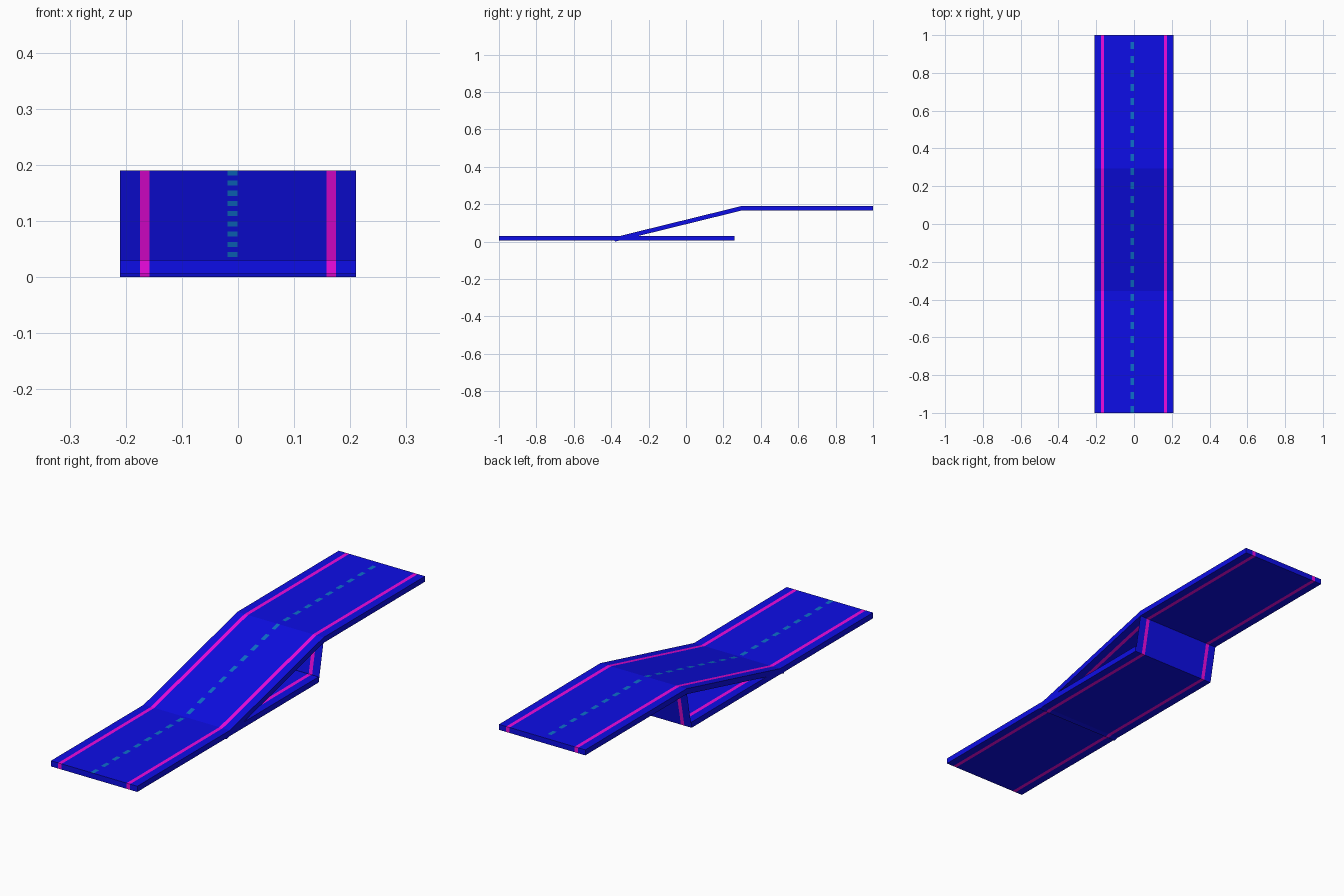
import bpy, bmesh
from mathutils import Vector

if "Cube" in bpy.data.objects:
    bpy.data.objects.remove(bpy.data.objects["Cube"])

HALF = 0.21                    # half width of the road
STRIPE = (0.158, 0.175)        # edge stripe, inner and outer x
DASH = (-0.019, -0.001)        # centre dash x range
PERIOD = 2 / 27                # dash spacing along y


def material(name, rgb):
    m = bpy.data.materials.new(name)
    m.diffuse_color = (*rgb, 1)
    m.use_nodes = True
    m.node_tree.nodes["Principled BSDF"].inputs["Base Color"].default_value = m.diffuse_color
    return m


MATS = [material("road_blue", (0.004, 0.004, 0.8)),
        material("stripe_magenta", (0.85, 0.003, 0.75)),
        material("dash_teal", (0.004, 0.16, 0.6))]


def cut(bm, faces, co, no):
    geom = set(faces) | {e for f in faces for e in f.edges} | {v for f in faces for v in f.verts}
    bmesh.ops.bisect_plane(bm, geom=list(geom), plane_co=co, plane_no=no, dist=1e-6)


def road_part(name, profile, dashes=None):
    """Extrude a (y, z) profile across x, then colour stripes and dashes."""
    bm = bmesh.new()
    a = [bm.verts.new((-HALF, y, z)) for y, z in profile]
    b = [bm.verts.new((HALF, y, z)) for y, z in profile]
    n = len(profile)
    if n > 2:
        bm.faces.new(a)
        bm.faces.new(b)
    for i in range(n if n > 2 else 1):
        j = (i + 1) % n
        bm.faces.new((a[i], a[j], b[j], b[i]))
    bmesh.ops.recalc_face_normals(bm, faces=bm.faces)

    # edge stripes wrap round the whole part
    for x in (-STRIPE[1], -STRIPE[0], STRIPE[0], STRIPE[1]):
        cut(bm, bm.faces[:], (x, 0, 0), (1, 0, 0))
    for f in bm.faces:
        if STRIPE[0] < abs(f.calc_center_median().x) < STRIPE[1]:
            f.material_index = 1

    # centre dashes on the top face only
    if dashes:
        def lane(lo, hi):
            return [f for f in bm.faces if f.normal.z > 0.5
                    and lo < f.calc_center_median().x < hi]
        for x in DASH:
            cut(bm, lane(-STRIPE[0], STRIPE[0]), (x, 0, 0), (1, 0, 0))
        for k in range(27):
            for y in (-1 + k * PERIOD, -1 + (k + 0.5) * PERIOD):
                cut(bm, lane(*DASH), (0, y, 0), (0, 1, 0))
        for f in lane(*DASH):
            y = f.calc_center_median().y
            if dashes[0] < y < dashes[1] and ((y + 1) / PERIOD) % 1 < 0.5:
                f.material_index = 2

    me = bpy.data.meshes.new(name)
    bm.to_mesh(me)
    bm.free()
    for m in MATS:
        me.materials.append(m)
    ob = bpy.data.objects.new(name, me)
    bpy.context.collection.objects.link(ob)


# lower road, running on underneath the ramp
road_part("lower_road", [(-1, 0.005), (0.26, 0.005), (0.26, 0.03), (-1, 0.03)], (-1, -0.355))
# sloping ramp, its foot sinks through the lower road
road_part("ramp", [(-0.38, 0), (0.295, 0.166), (0.295, 0.19), (-0.386, 0.0225)], (-0.4, 0.3))
# raised road
road_part("upper_road", [(0.295, 0.166), (1, 0.166), (1, 0.19), (0.295, 0.19)], (0.29, 1))
# thin leaning support sheet behind the ramp
road_part("support_panel", [(0.261, 0.005), (0.294, 0.168)])
